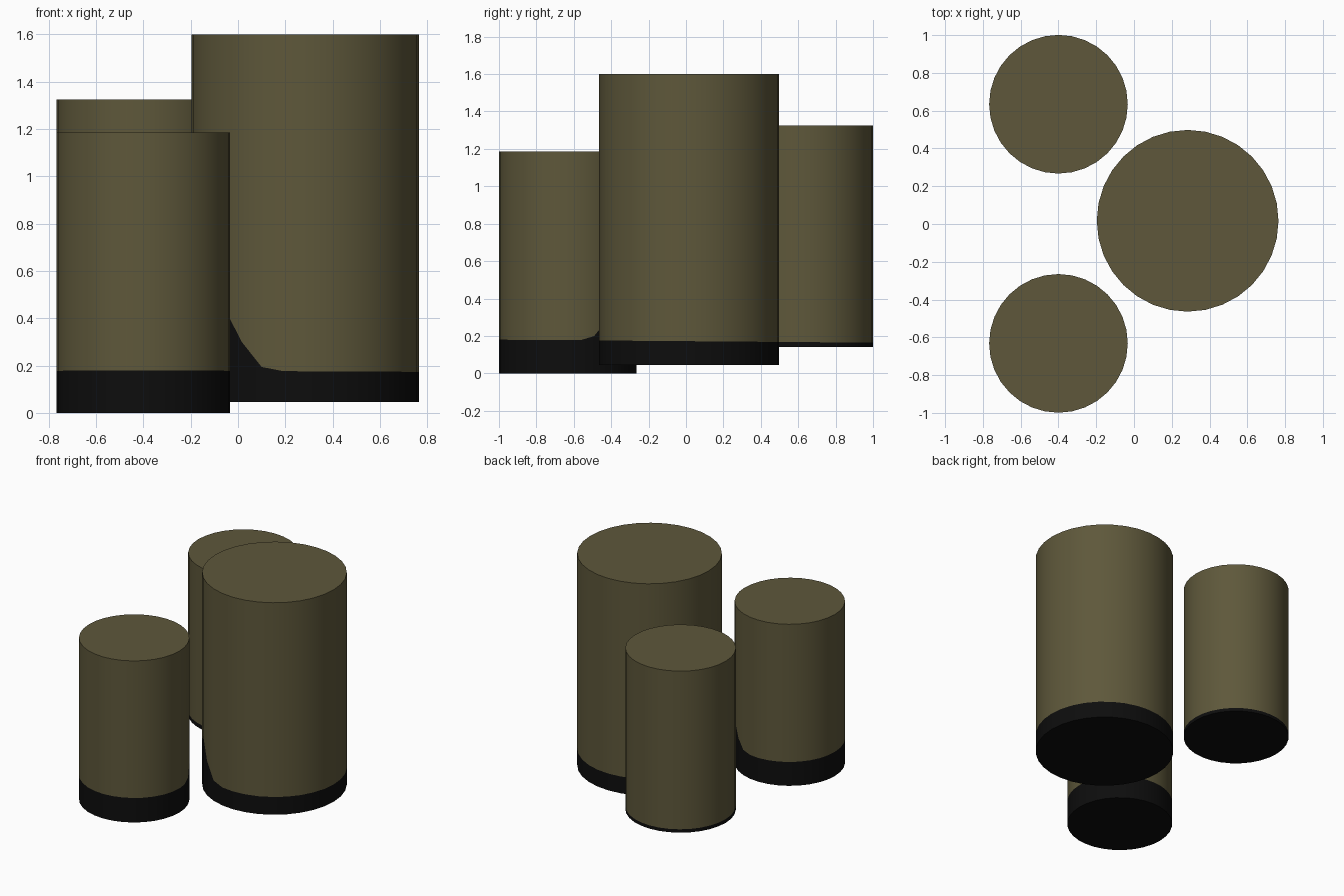
import bpy, bmesh, math

if "Cube" in bpy.data.objects:
    bpy.data.objects.remove(bpy.data.objects["Cube"])

SIDES = 32


def material(name, rgb):
    m = bpy.data.materials.new(name)
    m.diffuse_color = (*rgb, 1)
    m.use_nodes = True
    m.node_tree.nodes["Principled BSDF"].inputs["Base Color"].default_value = m.diffuse_color
    return m


olive = material("olive brown", (0.112, 0.097, 0.043))
black = material("soot black", (0.004, 0.004, 0.004))


def pillar(name, x, y, r, z0, z1, bump_angle=0, bump_height=0):
    """Closed cylinder with a black foot; the foot rises towards bump_angle."""
    bm = bmesh.new()
    rings = [[], [], []]
    for i in range(SIDES):
        a = 2 * math.pi * i / SIDES
        px, py = x + r * math.cos(a), y + r * math.sin(a)
        d = math.degrees(a) - bump_angle
        d = abs((d + 180) % 360 - 180)
        foot = 0.172 - 0.008 * py + bump_height * math.exp(-(d / 15) ** 2)
        for ring, z in zip(rings, (z0, foot, z1)):
            ring.append(bm.verts.new((px, py, z)))
    # side walls: black foot below, olive above
    for k, (low, high) in enumerate(zip(rings, rings[1:])):
        for i in range(SIDES):
            j = (i + 1) % SIDES
            f = bm.faces.new((low[i], low[j], high[j], high[i]))
            f.material_index = 1 - k
    # end caps
    bm.faces.new(rings[2]).material_index = 0
    bm.faces.new(rings[0][::-1]).material_index = 1
    me = bpy.data.meshes.new(name)
    bm.to_mesh(me)
    bm.free()
    me.materials.append(olive)
    me.materials.append(black)
    ob = bpy.data.objects.new(name, me)
    bpy.context.collection.objects.link(ob)
    bpy.ops.object.select_all(action='DESELECT')
    ob.select_set(True)
    bpy.context.view_layer.objects.active = ob
    bpy.ops.object.shade_smooth_by_angle(angle=math.radians(30))


# one large and two small pillars
pillar("large_pillar", 0.284, 0.017, 0.481, 0.045, 1.60, 223, 0.27)
pillar("front_small_pillar", -0.40, -0.632, 0.367, 0.0, 1.185, 43, 0.15)
pillar("back_small_pillar", -0.40, 0.634, 0.367, 0.14, 1.325)
